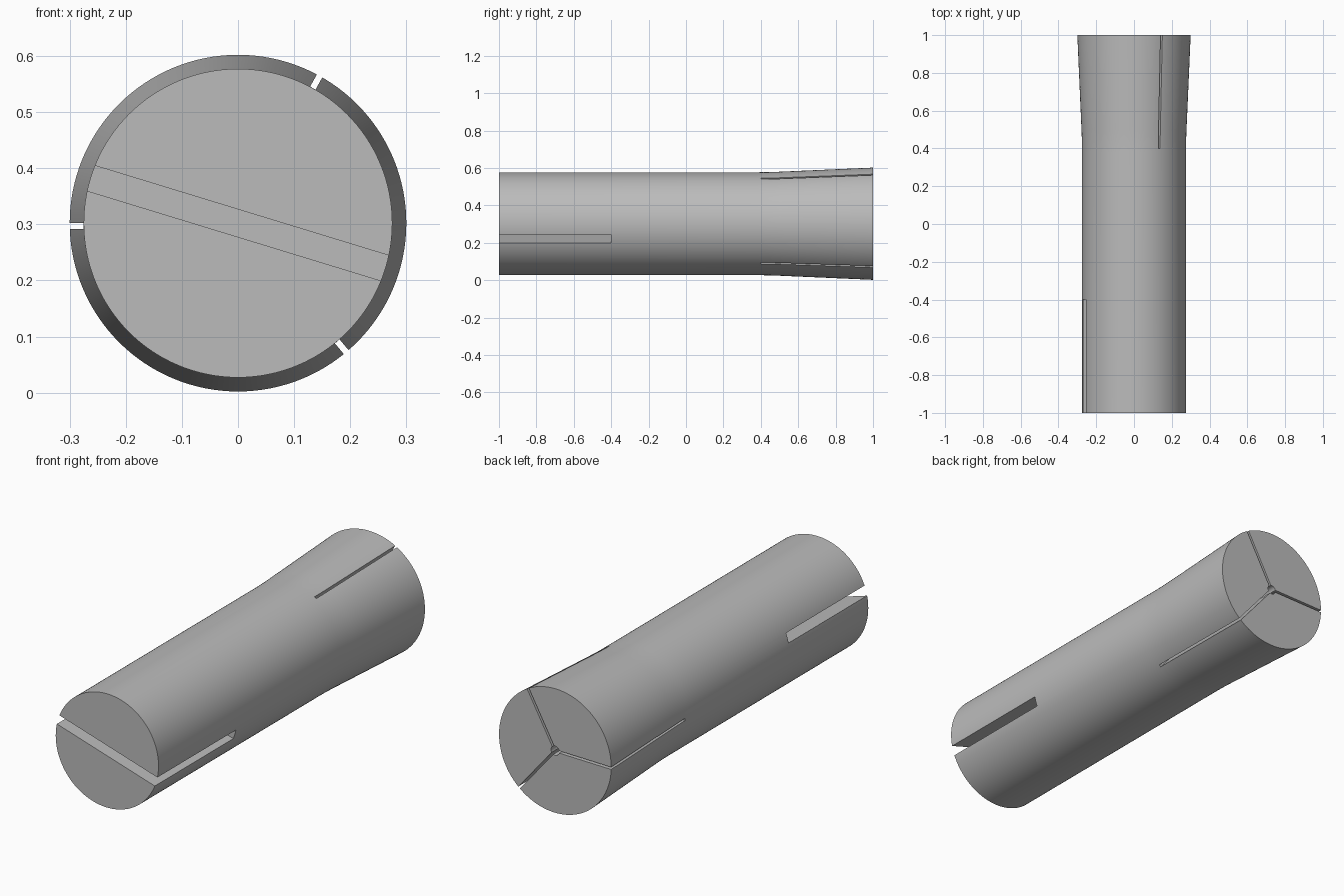
import bpy, bmesh, math
from mathutils import Matrix, Vector

if "Cube" in bpy.data.objects:
    bpy.data.objects.remove(bpy.data.objects["Cube"], do_unlink=True)

AXIS_Z = 0.302
SEGMENTS = 128

steel = bpy.data.materials.new("grey steel")
steel.use_nodes = True
steel.diffuse_color = (0.5, 0.5, 0.5, 1)
steel.node_tree.nodes["Principled BSDF"].inputs["Base Color"].default_value = (0.5, 0.5, 0.5, 1)


def make_object(name, bm):
    bmesh.ops.recalc_face_normals(bm, faces=bm.faces)
    mesh = bpy.data.meshes.new(name)
    bm.to_mesh(mesh)
    bm.free()
    mesh.materials.append(steel)
    obj = bpy.data.objects.new(name, mesh)
    bpy.context.collection.objects.link(obj)
    return obj


def lathe(name, profile):
    """Closed solid of revolution about the y axis from (y, radius) points."""
    bm = bmesh.new()
    rings = []
    for y, r in profile:
        angles = [2 * math.pi * i / SEGMENTS for i in range(SEGMENTS)]
        rings.append([bm.verts.new((r * math.cos(a), y, AXIS_Z + r * math.sin(a))) for a in angles])
    for a, b in zip(rings, rings[1:]):
        for i in range(SEGMENTS):
            j = (i + 1) % SEGMENTS
            bm.faces.new((a[i], a[j], b[j], b[i]))
    bm.faces.new(rings[0])
    bm.faces.new(rings[-1])
    return make_object(name, bm)


def slot(name, x0, x1, y0, y1, width, degrees):
    """Box along a radial direction, turned about the body axis."""
    bm = bmesh.new()
    size = Vector((x1 - x0, y1 - y0, width))
    middle = Vector(((x0 + x1) / 2, (y0 + y1) / 2, 0))
    place = (Matrix.Translation((0, 0, AXIS_Z))
             @ Matrix.Rotation(-math.radians(degrees), 4, "Y")
             @ Matrix.Translation(middle) @ Matrix.Diagonal(size.to_4d()))
    bmesh.ops.create_cube(bm, size=1, matrix=place)
    return make_object(name, bm)


# Round shank that flares gently toward the back
body = lathe("collet_body", [(-1, 0.275), (0.38, 0.275), (0.44, 0.2758),
                             (0.5, 0.278), (1, 0.3)])

# Wide drive slot across the front, three thin slits and a bore in the back
cutters = [slot("drive_slot_cutter", -0.5, 0.5, -1.2, -0.4, 0.047, -17)]
for number, angle in enumerate((61, 181, -50)):
    cutters.append(slot(f"slit_cutter_{number}", 0, 0.5, 0.4, 1.2, 0.011, angle))
cutters.append(lathe("bore_cutter", [(0.395, 0.022), (1.2, 0.022)]))

bpy.ops.object.select_all(action="DESELECT")
body.select_set(True)
bpy.context.view_layer.objects.active = body
for cutter in cutters:
    cutter.hide_render = True
    cut = body.modifiers.new(cutter.name, "BOOLEAN")
    cut.operation = "DIFFERENCE"
    cut.solver = "EXACT"
    cut.object = cutter
    bpy.ops.object.modifier_apply(modifier=cut.name)
for cutter in cutters:
    bpy.data.objects.remove(cutter, do_unlink=True)

bpy.ops.object.shade_smooth_by_angle(angle=math.radians(25))
